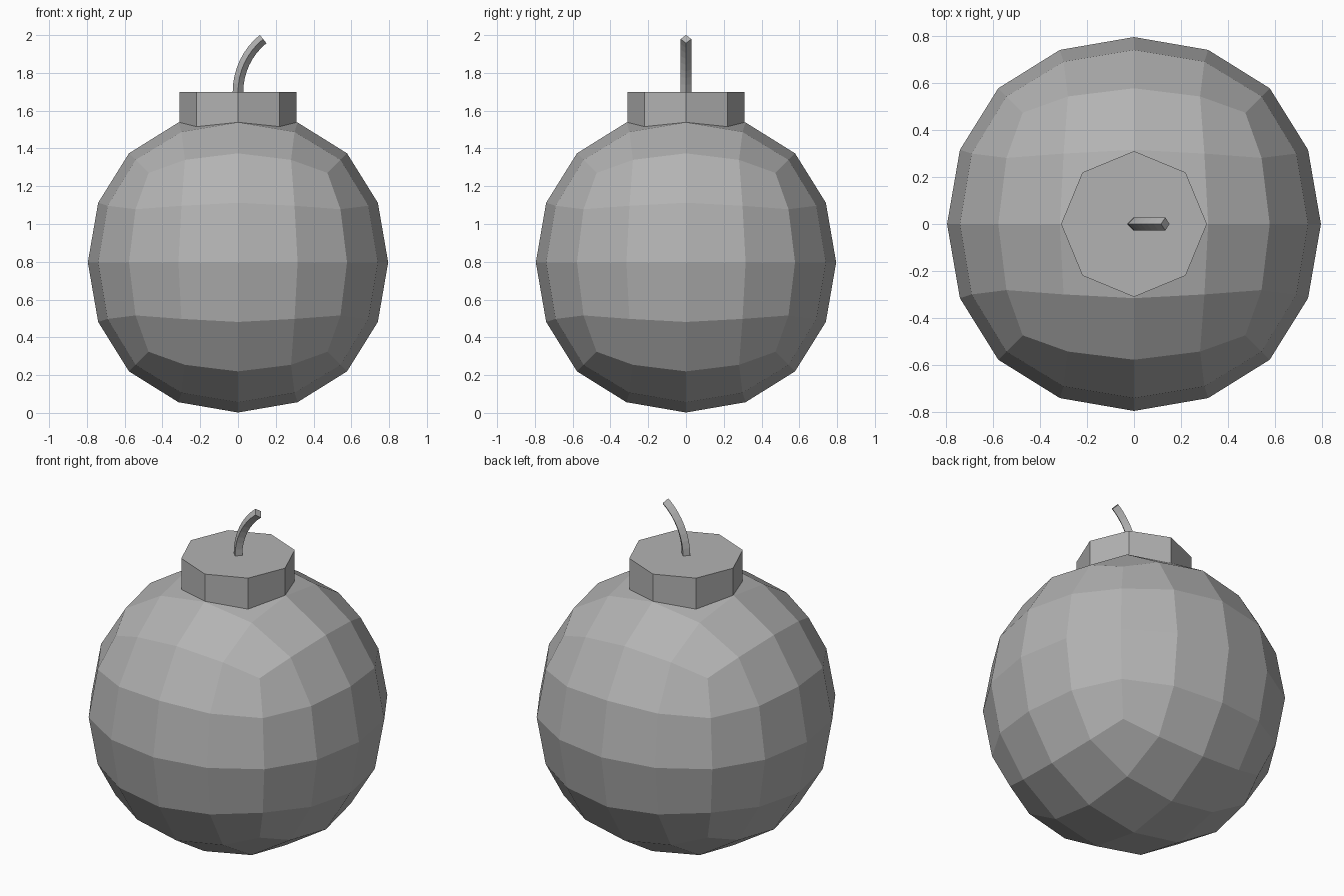
import bpy, bmesh, math
from mathutils import Vector

if "Cube" in bpy.data.objects:
    bpy.data.objects.remove(bpy.data.objects["Cube"])

# Dark grey shared by all parts
grey = bpy.data.materials.new("dark_grey")
grey.diffuse_color = (0.45, 0.45, 0.45, 1)
grey.use_nodes = True
grey.node_tree.nodes["Principled BSDF"].inputs["Base Color"].default_value = grey.diffuse_color

# Body: cube rounded by two subdivision levels, flat faces
bpy.ops.mesh.primitive_cube_add(size=1.894, location=(0, 0, 0.797))
body = bpy.context.object
body.name = "round_body"
body.data.materials.append(grey)
sub = body.modifiers.new("rounding", 'SUBSURF')
sub.levels = sub.render_levels = 2

# Collar: eight-sided cap sunk into the top of the body
bpy.ops.mesh.primitive_cylinder_add(vertices=8, radius=0.31, depth=0.2, location=(0, 0, 1.6))
collar = bpy.context.object
collar.name = "collar"
collar.data.materials.append(grey)

# Fuse: diamond section swept along an arc leaning to +x
R, END, STEPS, r = 0.359, math.radians(51), 8, 0.028
side = Vector((0, r, 0))
bm = bmesh.new()
rings = []
for i in range(STEPS + 1):
    a = END * i / STEPS
    c = Vector((R * (1 - math.cos(a)), 0, 1.7 + R * math.sin(a)))
    n = Vector((math.cos(a), 0, -math.sin(a))) * r
    rings.append([bm.verts.new(c + o) for o in (n, side, -n, -side)])
for lo, hi in zip(rings, rings[1:]):
    for k in range(4):
        j = (k + 1) % 4
        bm.faces.new((lo[k], lo[j], hi[j], hi[k]))
bm.faces.new(rings[0][::-1])
bm.faces.new(rings[-1])
bmesh.ops.recalc_face_normals(bm, faces=bm.faces)
mesh = bpy.data.meshes.new("fuse")
bm.to_mesh(mesh)
bm.free()
mesh.materials.append(grey)
bpy.context.collection.objects.link(bpy.data.objects.new("fuse", mesh))
